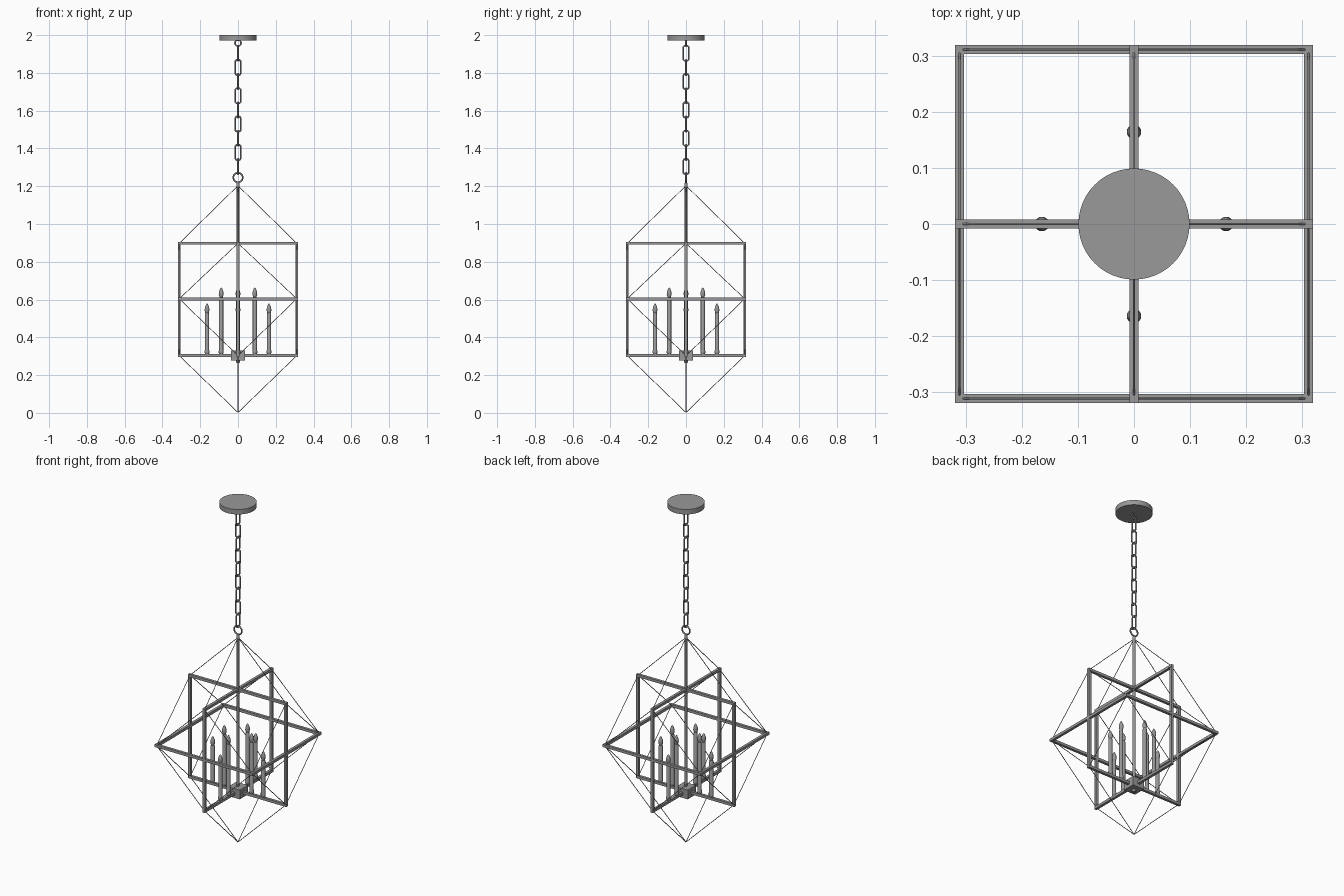
import bpy, bmesh, math
from mathutils import Vector

if "Cube" in bpy.data.objects:
    bpy.data.objects.remove(bpy.data.objects["Cube"])

H = 0.311                      # half width of the frames
TOP, MID, LOW = 0.898, 0.604, 0.303
BAR = 0.0155

metal = bpy.data.materials.new("dark_grey_metal")
metal.diffuse_color = (0.32, 0.32, 0.32, 1)
metal.use_nodes = True
metal.node_tree.nodes["Principled BSDF"].inputs["Base Color"].default_value = metal.diffuse_color


def mesh_object(name, bm, smooth=False):
    me = bpy.data.meshes.new(name)
    bmesh.ops.recalc_face_normals(bm, faces=bm.faces)
    bm.to_mesh(me)
    bm.free()
    me.materials.append(metal)
    ob = bpy.data.objects.new(name, me)
    bpy.context.collection.objects.link(ob)
    if smooth:
        bpy.context.view_layer.objects.active = ob
        ob.select_set(True)
        bpy.ops.object.shade_smooth_by_angle(angle=math.radians(40))
        ob.select_set(False)
    return ob


def add_box(bm, lo, hi):
    lo, hi = Vector(lo), Vector(hi)
    vs = bmesh.ops.create_cube(bm, size=1)['verts']
    for v in vs:
        v.co = Vector(a * b for a, b in zip(v.co, hi - lo)) + (lo + hi) / 2


def square_frame(name, corners):
    bm = bmesh.new()
    pad = Vector((BAR / 2,) * 3)
    for i, a in enumerate(corners):
        a, b = Vector(a), Vector(corners[(i + 1) % 4])
        lo = Vector(map(min, a, b)) - pad
        hi = Vector(map(max, a, b)) + pad
        add_box(bm, lo, hi)
    return mesh_object(name, bm)


def lathe(name, profile, loc=(0, 0, 0), n=16):
    bm = bmesh.new()
    vs = [bm.verts.new((r, 0, z)) for r, z in profile]
    es = [bm.edges.new(p) for p in zip(vs, vs[1:])]
    bmesh.ops.spin(bm, geom=vs + es, cent=(0, 0, 0), axis=(0, 0, 1),
                   angle=2 * math.pi, steps=n)
    bmesh.ops.remove_doubles(bm, verts=bm.verts, dist=1e-5)
    ob = mesh_object(name, bm, True)
    ob.location = loc
    return ob


def tube(name, paths, radius, cyclic=False, res=2):
    cu = bpy.data.curves.new(name, 'CURVE')
    cu.dimensions = '3D'
    cu.bevel_depth = radius
    cu.bevel_resolution = res
    cu.use_fill_caps = not cyclic
    cu.materials.append(metal)
    for pts in paths:
        sp = cu.splines.new('POLY')
        sp.points.add(len(pts) - 1)
        for p, co in zip(sp.points, pts):
            p.co = (*co, 1)
        sp.use_cyclic_u = cyclic
        sp.use_smooth = True
    ob = bpy.data.objects.new(name, cu)
    bpy.context.collection.objects.link(ob)
    return ob


def link(name, z, hw, hh, r, turned=False):
    """Rounded-rectangle loop; a circle when hw == hh == r."""
    pts = []
    for k in range(4):
        sx, sz = ((1, 1), (-1, 1), (-1, -1), (1, -1))[k]
        for j in range(7):
            a = math.pi / 2 * (k + j / 6)
            x = sx * (hw - r) + r * math.cos(a)
            zz = z + sz * (hh - r) + r * math.sin(a)
            p = (0, x, zz) if turned else (x, 0, zz)
            if not pts or (Vector(p) - Vector(pts[-1])).length > 1e-5:
                pts.append(p)
    if (Vector(pts[0]) - Vector(pts[-1])).length < 1e-5:
        pts.pop()
    return tube(name, [pts], 0.0043, True)


# three interlocking square frames
square_frame("level_frame", [(-H, -H, MID), (H, -H, MID), (H, H, MID), (-H, H, MID)])
square_frame("upright_frame_x", [(-H, 0, LOW), (H, 0, LOW), (H, 0, TOP), (-H, 0, TOP)])
square_frame("upright_frame_y", [(0, -H, LOW), (0, H, LOW), (0, H, TOP), (0, -H, TOP)])

# thin wires joining the frame corners and the two tips
wires = []
for dx, dy in ((1, 0), (-1, 0), (0, 1), (0, -1)):
    for z, tip in ((TOP, 1.203), (LOW, 0.002)):
        c = (dx * H, dy * H, z)
        wires.append([(0, 0, tip), c])
        for s in (-1, 1):
            wires.append([c, ((dx or s) * H, (dy or s) * H, MID)])
tube("wires", wires, 0.002, res=1)

# central rod, top cap and hub
lathe("centre_rod", [(0, 0.3), (0.0075, 0.3), (0.0075, 1.19), (0.009, 1.192),
                     (0.009, 1.21), (0.006, 1.218), (0.004, 1.224), (0, 1.224)])
bm = bmesh.new()
add_box(bm, (-0.038, -0.038, 0.277), (0.038, 0.038, 0.331))
mesh_object("hub", bm)
lathe("hub_finial", [(0, 0.263), (0.008, 0.263), (0.01, 0.269), (0.01, 0.28), (0, 0.28)])

# candles with flame bulbs, two on each arm
for i in range(4):
    a = i * math.pi / 2
    for name, r, h in (("inner_candle", 0.089, 0.357), ("outer_candle", 0.164, 0.272)):
        prof = [(0, 0), (0.008, 0), (0.013, 0.01), (0.013, 0.019), (0.011, 0.024),
                (0.011, h - 0.056), (0.009, h - 0.052), (0.013, h - 0.037),
                (0.0112, h - 0.022), (0.005, h - 0.006), (0, h)]
        lathe(name, prof, (r * math.cos(a), r * math.sin(a), 0.308))

# chain with end rings, and the ceiling plate
link("top_ring", 1.958, 0.016, 0.016, 0.016)
for i in range(9):
    link("chain_link", 1.904 - 0.075 * i, 0.0155, 0.041, 0.0145, i % 2 == 0)
link("bottom_ring", 1.246, 0.025, 0.025, 0.025)
lathe("ceiling_plate", [(0, 1.971), (0.099, 1.971), (0.099, 2.0), (0, 2.0)], n=48)
